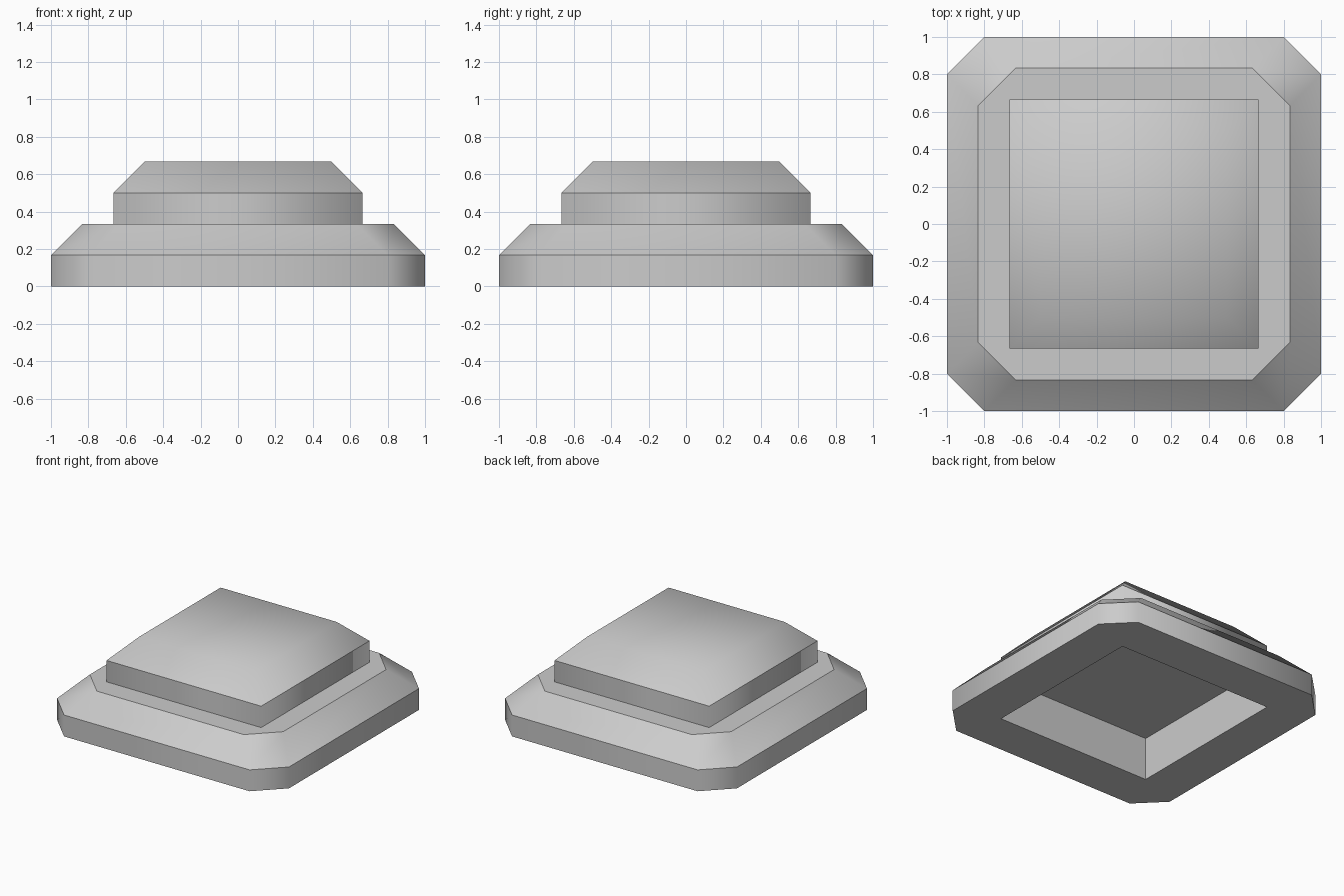
import bpy, bmesh

if "Cube" in bpy.data.objects:
    bpy.data.objects.remove(bpy.data.objects["Cube"])

T = 1 / 6   # height of each tier step


def square(h, z):
    return [(-h, -h, z), (h, -h, z), (h, h, z), (-h, h, z)]


def octagon(h, cut, z):
    k = h - cut
    return [(-k, -h, z), (k, -h, z), (h, -k, z), (h, k, z),
            (k, h, z), (-k, h, z), (-h, k, z), (-h, -k, z)]


def ring(bm, points):
    return [bm.verts.new(p) for p in points]


def band(bm, a, b, smooth=True):
    """Faces joining two rings with equal point counts."""
    n = len(a)
    for i in range(n):
        j = (i + 1) % n
        bm.faces.new((a[i], a[j], b[j], b[i])).smooth = smooth


def frame(bm, octa, sq):
    """Flat face between an octagon and a square hole."""
    for i in range(4):
        o = [octa[(2 * i + k) % 8] for k in range(3)]
        bm.faces.new((o[0], o[1], sq[(i + 1) % 4], sq[i]))
        bm.faces.new((o[1], o[2], sq[(i + 1) % 4]))


def sharpen(bm, loop):
    for i, v in enumerate(loop):
        bm.edges.get((v, loop[(i + 1) % len(loop)])).smooth = False


def finish(bm, name):
    bmesh.ops.recalc_face_normals(bm, faces=bm.faces)
    mesh = bpy.data.meshes.new(name)
    bm.to_mesh(mesh)
    bm.free()
    obj = bpy.data.objects.new(name, mesh)
    bpy.context.collection.objects.link(obj)


# Base slab: clipped corners, sloped shoulder, square recess underneath
bm = bmesh.new()
foot = ring(bm, octagon(1, 0.2, 0))
rim = ring(bm, octagon(1, 0.2, T))
shoulder = ring(bm, octagon(1 - T, 0.2, 2 * T))
top = ring(bm, square(4 * T, 2 * T))
mouth = ring(bm, square(4 * T, 0))
band(bm, foot, rim)
band(bm, rim, shoulder)
frame(bm, shoulder, top)
frame(bm, foot, mouth)
band(bm, mouth, top, smooth=False)
bm.faces.new(top)   # recess ceiling
for loop in (foot, rim, shoulder):
    sharpen(bm, loop)
for f in bm.faces:   # ceiling and recess must face down and inward
    f.normal_update()
bmesh.ops.recalc_face_normals(bm, faces=bm.faces)
finish(bm, "base_slab")

# Upper block: straight walls with a softly shaded tapered cap
bm = bmesh.new()
low = ring(bm, square(4 * T, 2 * T))
mid = ring(bm, square(4 * T, 3 * T))
crown = ring(bm, square(3 * T, 4 * T))
band(bm, low, mid)
band(bm, mid, crown)
bm.faces.new(crown).smooth = True
sharpen(bm, mid)
finish(bm, "upper_block")
